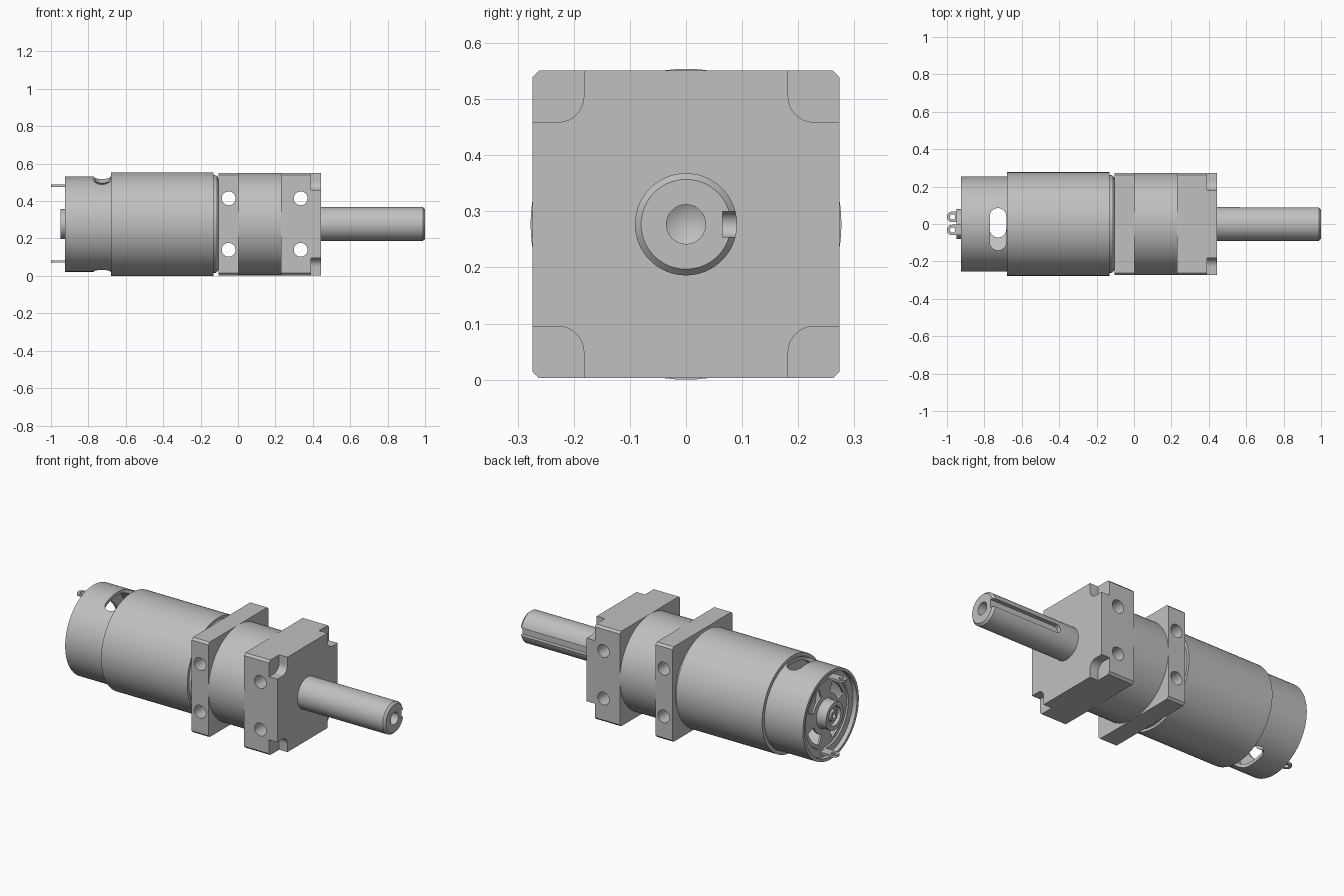
import bpy, bmesh
from math import sin, cos, pi, radians

if "Cube" in bpy.data.objects:
    bpy.data.objects.remove(bpy.data.objects["Cube"])

AXIS_Z = 0.277          # height of the shaft axis
BODY = 0.274            # half width of the square plates

steel = bpy.data.materials.new("brushed grey metal")
steel.use_nodes = True
grey = (0.527, 0.527, 0.527, 1)
steel.diffuse_color = grey
steel.node_tree.nodes["Principled BSDF"].inputs["Base Color"].default_value = grey


def finish(name, bm):
    bmesh.ops.remove_doubles(bm, verts=bm.verts, dist=1e-5)
    bmesh.ops.recalc_face_normals(bm, faces=bm.faces)
    mesh = bpy.data.meshes.new(name)
    bm.to_mesh(mesh)
    bm.free()
    mesh.materials.append(steel)
    obj = bpy.data.objects.new(name, mesh)
    obj.location.z = AXIS_Z
    bpy.context.collection.objects.link(obj)
    return obj


def lathe(name, profile, closed=False, steps=96):
    """Turn (x, radius) points around the x axis."""
    bm = bmesh.new()
    rings = [[bm.verts.new((x, r * cos(2 * pi * i / steps), r * sin(2 * pi * i / steps)))
              for i in range(steps)] for x, r in profile]
    pairs = list(zip(rings, rings[1:]))
    if closed:
        pairs.append((rings[-1], rings[0]))
    for a, b in pairs:
        for i in range(steps):
            j = (i + 1) % steps
            bm.faces.new((a[i], a[j], b[j], b[i]))
    return finish(name, bm)


def rounded(cu, cv, hu, hv, r, n=8):
    """Rounded rectangle outline; n=1 gives chamfered corners."""
    pts = []
    corners = ((1, 1), (-1, 1), (-1, -1), (1, -1))
    for k, (su, sv) in enumerate(corners):
        for i in range(n + 1):
            a = pi / 2 * (k + i / n)
            p = (cu + su * (hu - r) + r * cos(a), cv + sv * (hv - r) + r * sin(a))
            if not pts or abs(p[0] - pts[-1][0]) + abs(p[1] - pts[-1][1]) > 1e-5:
                pts.append(p)
    if abs(pts[0][0] - pts[-1][0]) + abs(pts[0][1] - pts[-1][1]) < 1e-5:
        pts.pop()
    return pts


def prism(name, outline, axis, lo, hi):
    """Extrude a 2D outline along one axis."""
    place = {"x": lambda u, v, w: (w, u, v),
             "y": lambda u, v, w: (u, w, v),
             "z": lambda u, v, w: (u, v, w)}[axis]
    bm = bmesh.new()
    a = [bm.verts.new(place(u, v, lo)) for u, v in outline]
    b = [bm.verts.new(place(u, v, hi)) for u, v in outline]
    bm.faces.new(a)
    bm.faces.new(b)
    for i in range(len(a)):
        j = (i + 1) % len(a)
        bm.faces.new((a[i], a[j], b[j], b[i]))
    return finish(name, bm)


def cut(obj, cutters):
    bpy.context.view_layer.update()
    bpy.context.view_layer.objects.active = obj
    for c in cutters:
        mod = obj.modifiers.new("cut", "BOOLEAN")
        mod.operation = "DIFFERENCE"
        mod.solver = "EXACT"
        mod.object = c
        bpy.ops.object.modifier_apply(modifier=mod.name)
        bpy.data.objects.remove(c)


parts = []

# motor can: thin tube with a cooling slot above and below
can = lathe("motor_can", [(-0.925, 0.255), (-0.66, 0.255), (-0.66, 0.235), (-0.925, 0.238)], closed=True)
cut(can, [prism("top_slot", rounded(-0.727, -0.028, 0.044, 0.113, 0.044), "z", 0.1, 0.4),
          prism("bottom_slot", rounded(-0.727, 0.028, 0.044, 0.1, 0.044), "z", -0.4, -0.1)])
parts.append(can)

# outer sleeve with a rounded front flange
parts.append(lathe("motor_sleeve", [
    (-0.67, 0), (-0.67, 0.25), (-0.68, 0.256), (-0.68, 0.277), (-0.13, 0.277), (-0.13, 0.262),
    (-0.117, 0.26), (-0.109, 0.253), (-0.105, 0.24), (-0.105, 0)]))

# recessed end cap with bearing boss and vents
cap = lathe("end_cap", [
    (-0.88, 0), (-0.88, 0.2365), (-0.9, 0.2365), (-0.9, 0.195), (-0.892, 0.19), (-0.892, 0.085),
    (-0.9, 0.08), (-0.95, 0.08), (-0.95, 0.055), (-0.93, 0.052), (-0.93, 0.034),
    (-0.945, 0.03), (-0.945, 0.015), (-0.93, 0.014), (-0.93, 0)])
vents = []
for k in range(4):
    angles = [radians(45 + 90 * k + d) for d in range(-25, 26, 5)]
    sector = [(0.17 * cos(a), 0.17 * sin(a)) for a in angles]
    sector += [(0.115 * cos(a), 0.115 * sin(a)) for a in reversed(angles)]
    vents.append(prism("vent", sector, "x", -0.95, -0.86))
cut(cap, vents)
parts.append(cap)

# solder terminals
for name, y, z in (("upper_terminal", -0.032, 0.205), ("lower_terminal", 0.038, -0.2)):
    tab = prism(name, rounded(-0.94, y, 0.06, 0.028, 0.027), "z", z - 0.006, z + 0.006)
    cut(tab, [prism("eyelet", rounded(-0.97, y, 0.014, 0.014, 0.014), "z", z - 0.1, z + 0.1)])
    parts.append(tab)

# gearbox drum between the plates
parts.append(lathe("gearbox_drum", [(-0.005, 0), (-0.005, 0.274), (0.235, 0.274), (0.235, 0)]))


# square mounting plates with cross-drilled holes
def plate(name, lo, hi, hole_x):
    obj = prism(name, rounded(0, 0, BODY, BODY, 0.012, 1), "x", lo, hi)
    cut(obj, [prism("hole", rounded(hole_x, z, 0.037, 0.037, 0.037), "y", -0.4, 0.4)
              for z in (-0.1375, 0.1375)])
    parts.append(obj)
    return obj


plate("rear_plate", -0.105, 0.003, -0.05)
front = plate("front_plate", 0.23, 0.443, 0.335)
cut(front, [prism("corner_notch", rounded(y, z, 0.092, 0.092, 0.046), "x", 0.39, 0.6)
            for y in (-BODY, BODY) for z in (-BODY, BODY)])

# output shaft with centre bore and keyway
shaft = lathe("output_shaft", [
    (0.43, 0), (0.43, 0.091), (0.988, 0.091), (1, 0.08), (1, 0.035), (0.9, 0.035), (0.88, 0)])
cut(shaft, [prism("keyway", rounded(0.85, 0, 0.29, 0.023, 0.023), "y", 0.065, 0.2)])
parts.append(shaft)

# smooth shading with sharp edges kept
bpy.ops.object.select_all(action="DESELECT")
for obj in parts:
    obj.select_set(True)
bpy.context.view_layer.objects.active = parts[0]
bpy.ops.object.shade_smooth_by_angle(angle=radians(30))
